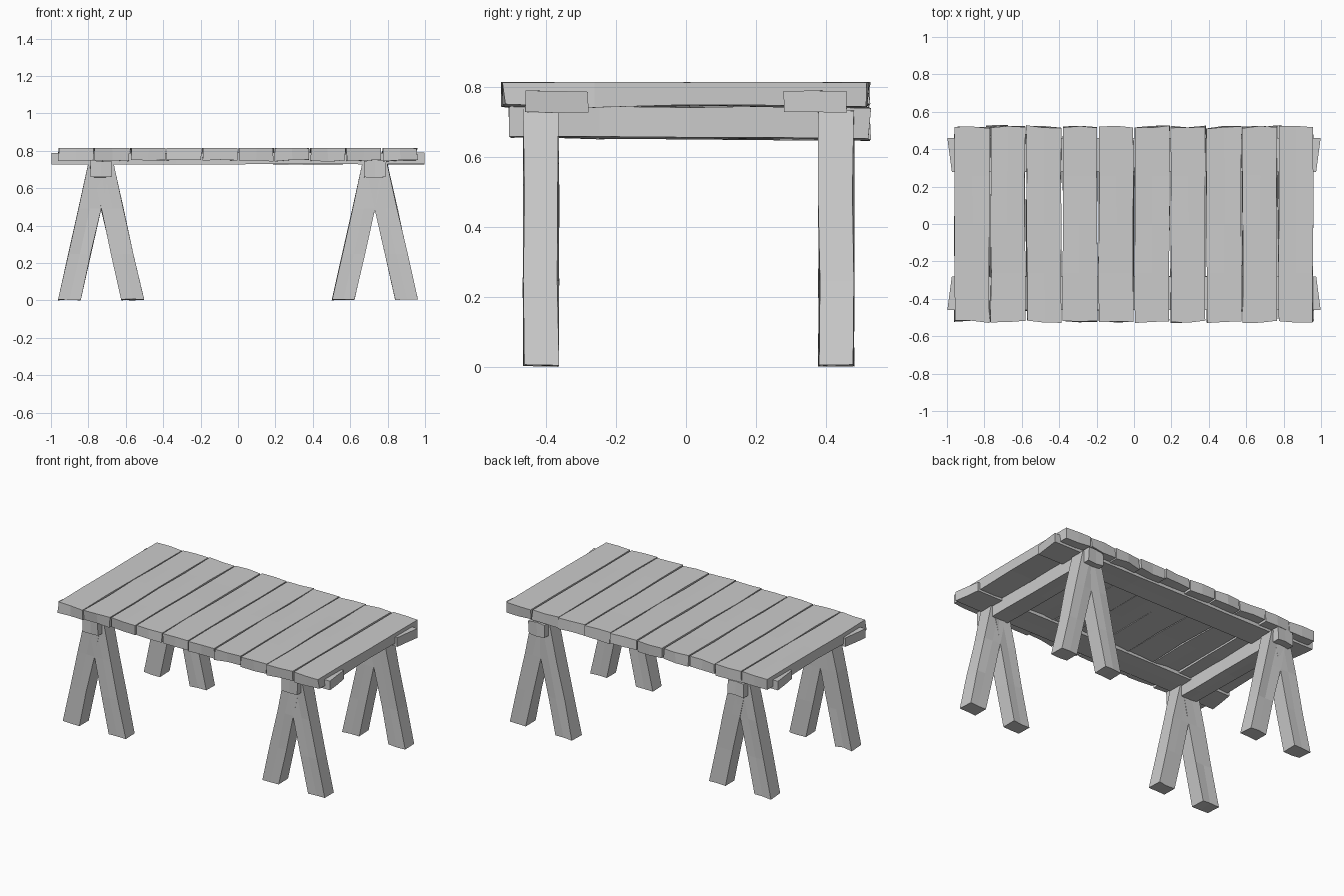
import bpy, bmesh, random
from mathutils import Vector

if "Cube" in bpy.data.objects:
    bpy.data.objects.remove(bpy.data.objects["Cube"])

random.seed(4)


def timber(name, a, b, side, up, cuts=3, rough=0.004, end_skew=0.0, keep_top=False):
    """Rough-hewn bar from a to b; side and up are half-size vectors of its section."""
    a, b, side, up = Vector(a), Vector(b), Vector(side), Vector(up)
    axis = (b - a).normalized()
    corners = [(-1, -1), (0, -1), (1, -1), (1, 1), (0, 1), (-1, 1)]
    bm = bmesh.new()
    rings = []
    for i in range(cuts + 2):
        t = i / (cuts + 1)
        end = i in (0, cuts + 1)
        ring = []
        for s, u in corners:
            p = a.lerp(b, t) + side * s + up * u
            lift = 0.2 if keep_top and u > 0 else 1.0
            p += side.normalized() * random.uniform(-rough, rough) * 0.6
            p += up.normalized() * random.uniform(-rough, rough) * lift
            if end:
                p += axis * (random.uniform(-1, 1) * rough + s * end_skew)
            ring.append(bm.verts.new(p))
        rings.append(ring)
    for r, q in zip(rings, rings[1:]):
        for k in range(6):
            n = (k + 1) % 6
            bm.faces.new((r[k], r[n], q[n], q[k]))
    for r in (rings[0], rings[-1]):
        bm.faces.new((r[0], r[1], r[4], r[5]))
        bm.faces.new((r[1], r[2], r[3], r[4]))
    bmesh.ops.recalc_face_normals(bm, faces=bm.faces)
    mesh = bpy.data.meshes.new(name)
    bm.to_mesh(mesh)
    bm.free()
    obj = bpy.data.objects.new(name, mesh)
    bpy.context.collection.objects.link(obj)
    return obj


# Table top planks, side by side along x
for i in range(10):
    x = -0.866 + i * 0.1924
    timber(f"top_plank_{i + 1}", (x, -0.522, 0.781), (x, 0.52, 0.781),
           (0.0925, 0, 0), (0, 0, 0.034), rough=0.006,
           end_skew=random.uniform(-0.006, 0.006), keep_top=True)

# Long rails under the planks, with slanted ends
for label, sy in (("front", -1), ("back", 1)):
    rail = timber(f"{label}_rail", (-0.986, sy * 0.37, 0.759), (0.986, sy * 0.37, 0.759),
                  (0, 0.09, 0), (0, 0, 0.03), cuts=5, rough=0.002)
    for v in rail.data.vertices:
        if abs(v.co.x) > 0.95:
            out = 0.986 + (sy * v.co.y - 0.37) / 0.09 * 0.012
            v.co.x = out if v.co.x > 0 else -out

# Trestles: cross beam and two pairs of splayed legs each
for side_name, cx in (("left", -0.732), ("right", 0.732)):
    timber(f"{side_name}_cross_beam", (cx, -0.505, 0.703), (cx, 0.525, 0.696),
           (0.058, 0, 0), (0, 0, 0.045), rough=0.005)
    for row, y in (("front", -0.415), ("back", 0.43)):
        for leg_name, sx in (("outer", -1), ("inner", 1)):
            foot = (cx + sx * 0.169, y, 0.004)
            head = (cx + sx * 0.006, y, 0.735)
            timber(f"{side_name}_{row}_{leg_name}_leg", foot, head,
                   (0.06, 0, 0), (0, 0.049, 0), cuts=2, rough=0.004)
